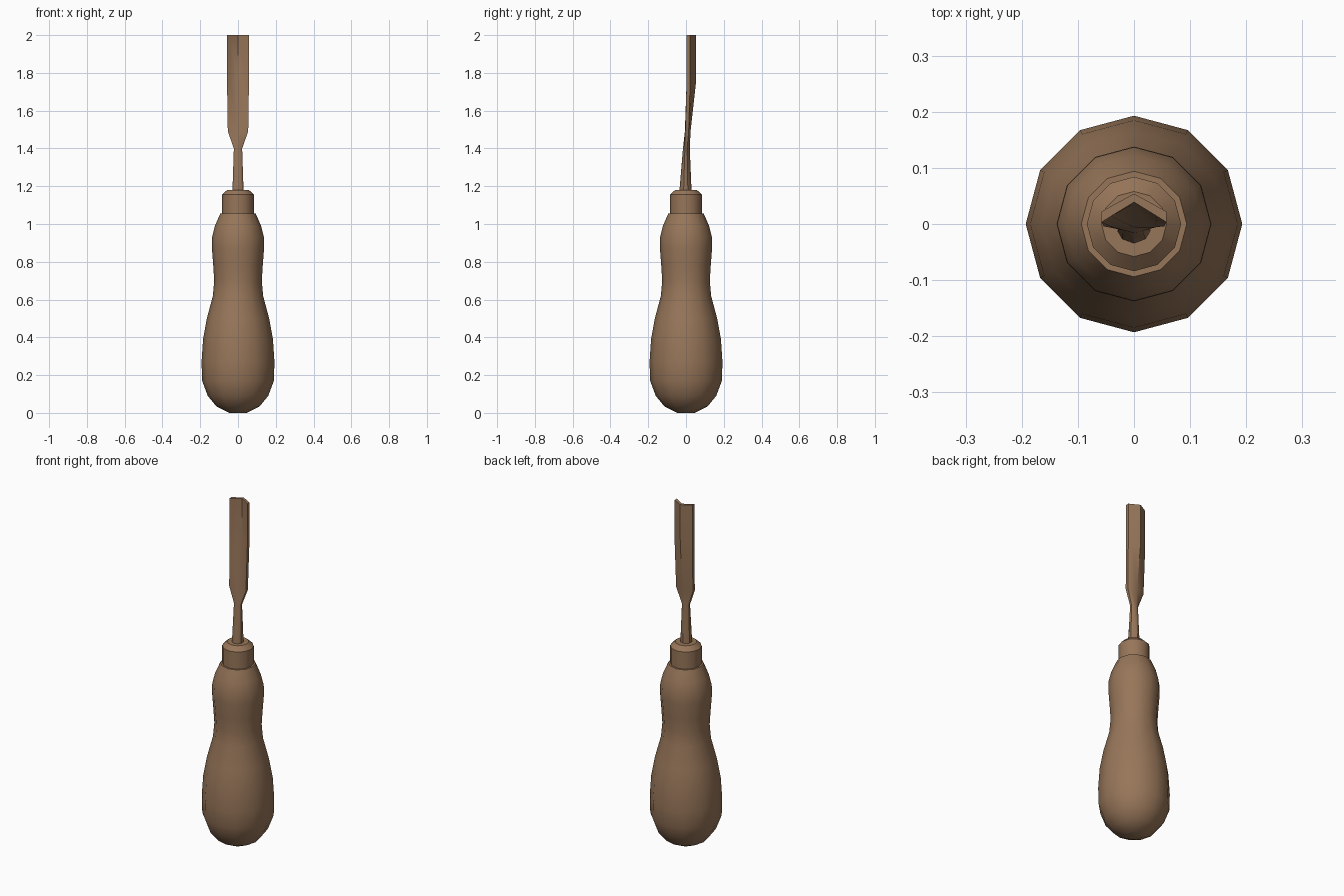
import bpy, bmesh, math

if "Cube" in bpy.data.objects:
    bpy.data.objects.remove(bpy.data.objects["Cube"])

brown = bpy.data.materials.new("wood_brown")
brown.diffuse_color = (0.31, 0.18, 0.10, 1)
brown.use_nodes = True
brown.node_tree.nodes["Principled BSDF"].inputs["Base Color"].default_value = brown.diffuse_color


def loft(name, rings, angle):
    """Skin a stack of equal-length rings, cap both ends, shade smooth."""
    bm = bmesh.new()
    loops = [[bm.verts.new(p) for p in ring] for ring in rings]
    n = len(loops[0])
    for a, b in zip(loops, loops[1:]):
        for i in range(n):
            j = (i + 1) % n
            bm.faces.new((a[i], a[j], b[j], b[i]))
    bm.faces.new(loops[0][::-1])
    bm.faces.new(loops[-1])
    bmesh.ops.recalc_face_normals(bm, faces=bm.faces)
    mesh = bpy.data.meshes.new(name)
    bm.to_mesh(mesh)
    bm.free()
    mesh.materials.append(brown)
    obj = bpy.data.objects.new(name, mesh)
    bpy.context.collection.objects.link(obj)
    bpy.ops.object.select_all(action='DESELECT')
    obj.select_set(True)
    bpy.context.view_layer.objects.active = obj
    bpy.ops.object.shade_smooth_by_angle(angle=math.radians(angle))
    return obj


def lathe(name, profile, angle, sides=12):
    """Turn a (radius, height) profile about the z axis."""
    turn = [2 * math.pi * i / sides for i in range(sides)]
    return loft(name, [[(r * math.cos(t), r * math.sin(t), z) for t in turn]
                       for r, z in profile], angle)


# Turned handle with a bulbous end and a narrow waist
lathe("handle", [(0.045, 0), (0.115, 0.035), (0.16, 0.09), (0.19, 0.17),
                 (0.193, 0.27), (0.185, 0.39), (0.165, 0.50), (0.133, 0.62),
                 (0.126, 0.70), (0.131, 0.78), (0.138, 0.87), (0.137, 0.93),
                 (0.122, 0.99), (0.094, 1.055)], 50)

# Collar with a bevelled top
lathe("ferrule", [(0.084, 1.04), (0.084, 1.155), (0.058, 1.18)], 40)


# Half width, then y at back centre, back mid, back edge, front edge, front mid, front centre
def section(z, w, b, bm_, be, fe, fm, f):
    k = 0.7 * w
    half = [(k, bm_), (w, be), (w, fe), (k, fm)]
    pts = [(0, b)] + half + [(0, f)] + [(-x, y) for x, y in reversed(half)]
    return [(x, y, z) for x, y in pts]


# Cranked shank opening into a V-shaped gouge, hollow towards the front
loft("blade", [section(*row) for row in (
    (1.16, 0.030, 0.030, 0.022, 0.010, -0.013, -0.028, -0.036),
    (1.40, 0.022, 0.020, 0.014, 0.006, -0.006, -0.012, -0.016),
    (1.49, 0.054, 0.024, 0.018, 0.014, -0.004, -0.006, -0.006),
    (1.75, 0.058, 0.053, 0.032, 0.022, 0.003, 0.014, 0.036),
    (2.00, 0.058, 0.054, 0.032, 0.022, 0.003, 0.014, 0.039))], 35)
